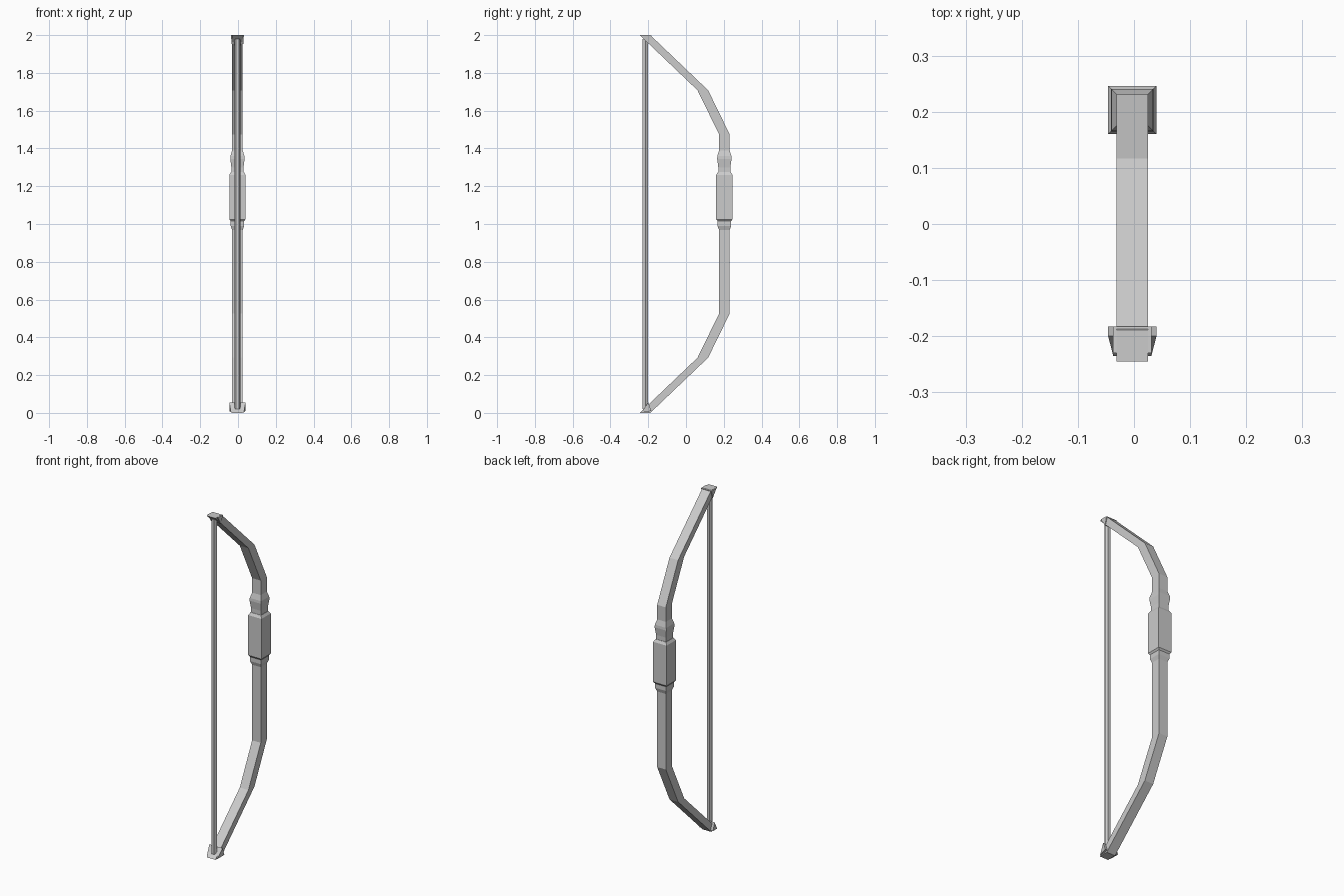
import bpy, bmesh, math

cube = bpy.data.objects.get("Cube")
if cube:
    bpy.data.objects.remove(cube, do_unlink=True)

grey = bpy.data.materials.new("plain grey")
grey.use_nodes = True
grey.diffuse_color = (0.6, 0.6, 0.6, 1)
grey.node_tree.nodes["Principled BSDF"].inputs["Base Color"].default_value = (0.6, 0.6, 0.6, 1)

CX = -0.003   # sideways centre of the bow
GRIP_Y = 0.203


def finish(name, bm):
    bmesh.ops.recalc_face_normals(bm, faces=bm.faces)
    mesh = bpy.data.meshes.new(name)
    bm.to_mesh(mesh)
    bm.free()
    mesh.materials.append(grey)
    obj = bpy.data.objects.new(name, mesh)
    bpy.context.collection.objects.link(obj)
    return obj


def loft(name, rings):
    """Skin a list of rings of points and cap both ends."""
    bm = bmesh.new()
    loops = [[bm.verts.new(p) for p in ring] for ring in rings]
    n = len(loops[0])
    for a, b in zip(loops, loops[1:]):
        for i in range(n):
            j = (i + 1) % n
            bm.faces.new((a[i], a[j], b[j], b[i]))
    bm.faces.new(loops[0][::-1])
    bm.faces.new(loops[-1])
    return finish(name, bm)


def square(y, z, half):
    return [(CX + sx * half, y + sy * half, z)
            for sx, sy in ((-1, -1), (1, -1), (1, 1), (-1, 1))]


def stack(name, levels):
    return loft(name, [square(GRIP_Y, z, h) for z, h in levels])


# Bent bow limbs, mirrored about mid height
half_path = [(-0.217, 0), (0.089, 0.292), (GRIP_Y, 0.525)]
path = half_path + [(y, 2 - z) for y, z in reversed(half_path)]
loft("bow_limbs", [square(y, z, 0.028) for y, z in path])

# Handle and its collars
stack("grip", [(1.015, 0.036), (1.025, 0.043), (1.26, 0.043), (1.275, 0.034)])
stack("lower_collar", [(0.968, 0.028), (0.99, 0.036), (1.02, 0.036)])
stack("upper_collar", [(1.27, 0.032), (1.30, 0.032), (1.345, 0.038),
                       (1.36, 0.037), (1.39, 0.028)])


# Wedge shaped string nocks: (y, z, half width) corners
def nock(name, corners):
    loft(name, [[(CX + s * h, y, z) for y, z, h in corners] for s in (-1, 1)])


nock("lower_nock", [(-0.2, 0.055, 0.043), (-0.183, 0.01, 0.043), (-0.235, 0.003, 0.034)])
nock("upper_nock", [(-0.183, 1.998, 0.034), (-0.23, 2.0, 0.034), (-0.2, 1.952, 0.031)])

# Six sided string
loft("bow_string", [[(CX + 0.0165 * math.cos(k * math.pi / 3),
                      -0.215 + 0.0165 * math.sin(k * math.pi / 3), z)
                     for k in range(6)] for z in (0.02, 1.98)])
